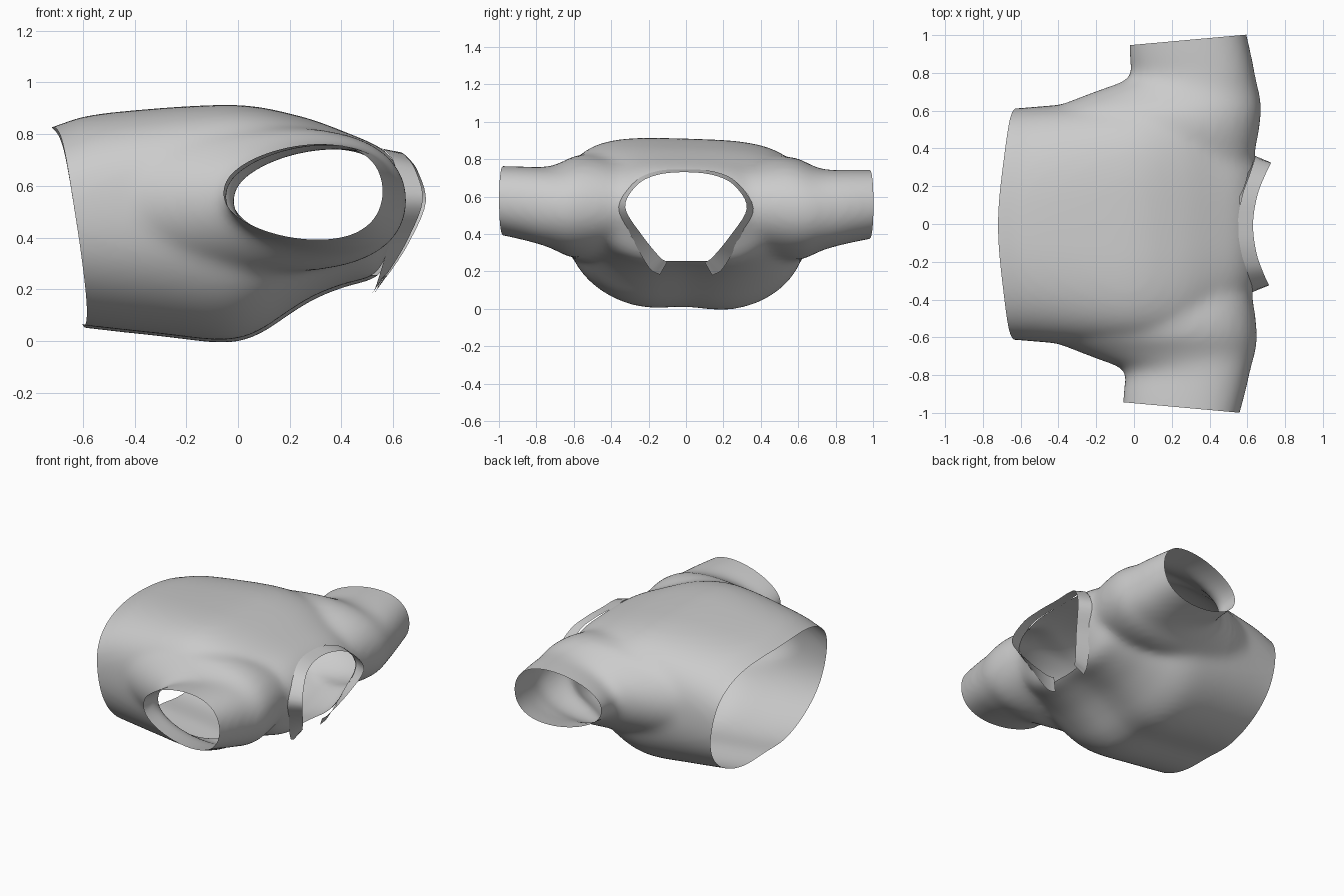
import bpy, bmesh, math
from mathutils import Vector

cube = bpy.data.objects.get("Cube")
if cube:
    bpy.data.objects.remove(cube, do_unlink=True)

SIDES = 64


def power(v, e):
    return math.copysign(abs(v) ** e, v)


def spline(points, steps, before=None):
    """Smooth curve through points of any dimension."""
    pts = [Vector(p) for p in points]
    pts.insert(0, Vector(before) if before else pts[0] * 2 - pts[1])
    pts.append(pts[-1] * 2 - pts[-2])
    out = []
    for a, b, c, d in zip(pts, pts[1:], pts[2:], pts[3:]):
        for i in range(steps):
            t = i / steps
            out.append(0.5 * (2 * b + (c - a) * t + (2 * a - 5 * b + 4 * c - d) * t ** 2
                              + (3 * b - a - 3 * c + d) * t ** 3))
    return out + [pts[-2]]


def loft(bm, rings):
    """Skin a list of point rings into a closed solid."""
    rows = [[bm.verts.new(p) for p in ring] for ring in rings]
    for a, b in zip(rows, rows[1:]):
        for i in range(SIDES):
            j = (i + 1) % SIDES
            bm.faces.new((a[i], a[j], b[j], b[i]))
    bm.faces.new(rows[0])
    bm.faces.new(rows[-1])


def torso_ring(x, half, low, high, n):
    mid, rise = (low + high) / 2, (high - low) / 2
    ring = []
    for i in range(SIDES):
        c, s = math.cos(math.tau * i / SIDES), math.sin(math.tau * i / SIDES)
        # the underside is rounder and narrower, with a slight hollow in its middle
        e = 2 / n if s > 0 else 2 / 2.5
        y = half * power(c, e)
        z = mid + rise * power(s, e)
        if s < 0:
            y *= 1 + 0.07 * s
            z += 0.03 * math.exp(-(y / 0.16) ** 2)
        ring.append((x, y, z - 0.02 * y))
    return ring


def sleeve_ring(side, y, x0, x1, low, high):
    mid, rise = (low + high) / 2, (high - low) / 2
    ring = []
    for i in range(SIDES):
        c, s = math.cos(math.tau * i / SIDES), math.sin(math.tau * i / SIDES)
        # egg outline, narrower towards the armpit
        ring.append(((x0 + x1) / 2 + (x1 - x0) / 2 * (c + 0.22 * s * s),
                     side * y, mid + rise * s))
    return ring


def skew(bm):
    """Slight sideways lean of the whole garment."""
    for v in bm.verts:
        v.co += Vector((0.018, 0, -0.01)) * v.co.y


def shade(obj):
    bpy.ops.object.select_all(action='DESELECT')
    obj.select_set(True)
    bpy.context.view_layer.objects.active = obj
    bpy.ops.object.shade_smooth_by_angle(angle=math.radians(45))


def make_object(name, bm):
    mesh = bpy.data.meshes.new(name)
    bmesh.ops.recalc_face_normals(bm, faces=bm.faces)
    bm.to_mesh(mesh)
    bm.free()
    obj = bpy.data.objects.new(name, mesh)
    bpy.context.collection.objects.link(obj)
    return obj


# Torso: x, half width, bottom, top, squareness of the upper side
torso = [
    (-0.92, 0.60, 0.08, 0.77, 2.8),
    (-0.72, 0.61, 0.055, 0.825, 2.8),
    (-0.58, 0.62, 0.035, 0.87, 2.9),
    (-0.30, 0.64, 0.005, 0.898, 3.2),
    (-0.05, 0.65, -0.02, 0.91, 3.6),
    (0.08, 0.65, 0.015, 0.902, 3.6),
    (0.20, 0.64, 0.095, 0.877, 3.5),
    (0.30, 0.61, 0.155, 0.85, 3.3),
    (0.42, 0.55, 0.20, 0.805, 3),
    (0.54, 0.46, 0.235, 0.754, 3),
    (0.61, 0.39, 0.36, 0.70, 2.8),
    (0.66, 0.30, 0.45, 0.64, 2.2),
]
# Sleeve: y, back x, front x, bottom, top
sleeve = [
    (0.20, -0.30, 0.59, 0.36, 0.75),
    (0.36, -0.42, 0.63, 0.31, 0.79),
    (0.50, -0.52, 0.655, 0.27, 0.82),
    (0.60, -0.48, 0.665, 0.265, 0.81),
    (0.66, -0.34, 0.66, 0.285, 0.78),
    (0.72, -0.17, 0.645, 0.315, 0.757),
    (0.78, -0.04, 0.63, 0.335, 0.75),
    (0.90, -0.045, 0.605, 0.365, 0.753),
    (1.12, -0.05, 0.55, 0.41, 0.755),
]
bm = bmesh.new()
loft(bm, [torso_ring(*s) for s in spline(torso, 4)])
for side in (-1, 1):
    loft(bm, [sleeve_ring(side, *s) for s in spline(sleeve, 4)])
shirt = make_object("shirt_body", bm)

# Fuse the volumes into one soft skin
remesh = shirt.modifiers.new("fuse", 'REMESH')
remesh.mode = 'VOXEL'
remesh.voxel_size = 0.018
soften = shirt.modifiers.new("soften", 'SMOOTH')
soften.factor = 0.5
soften.iterations = 36
bpy.context.view_layer.update()
fused = bpy.data.meshes.new_from_object(
    shirt.evaluated_get(bpy.context.evaluated_depsgraph_get()))
shirt.modifiers.clear()
bm = bmesh.new()
bm.from_mesh(fused)
bpy.data.meshes.remove(fused)
skew(bm)


def cut(point, normal, faces, clear):
    geom = list({e for f in faces for e in f.edges}) + \
        list({v for f in faces for v in f.verts}) + faces
    bmesh.ops.bisect_plane(bm, geom=geom, dist=1e-5, plane_co=point,
                           plane_no=normal, clear_outer=clear)


# Open the sleeve ends and the hem, then bow the hem forward at the sides
for side in (-1, 1):
    cut((0.57, side, 0), (-0.09, side, 0), bm.faces[:], True)
cut((-0.72, 0, 0.83), (-0.77, 0, -0.12), bm.faces[:], True)
for v in bm.verts:
    weight = min(max((-0.2 - v.co.x) / 0.45, 0), 1)
    v.co.x += 0.04 * weight * (1 - math.exp(-(v.co.y / 0.36) ** 2))

# Open the neck: score a convex outline, then remove the faces inside it
half = [(0, 0.742), (0.15, 0.732), (0.27, 0.675), (0.33, 0.61),
        (0.357, 0.54), (0.29, 0.38), (0.18, 0.255)]
outline = half + [(-y, z) for y, z in reversed(half[1:])]
planes = [(Vector((0, y0, z0)), Vector((0, z0 - z1, y1 - y0)))
          for (y0, z0), (y1, z1) in zip(outline, outline[1:] + outline[:1])]


def near_neck():
    return [f for f in bm.faces if f.calc_center_median().x > 0.4
            and abs(f.calc_center_median().y) < 0.5]


for point, normal in planes:
    cut(point, normal, near_neck(), False)
inside = [f for f in near_neck()
          if all((f.calc_center_median() - p).dot(n) < 0 for p, n in planes)]
bmesh.ops.delete(bm, geom=inside, context='FACES')
bm.to_mesh(shirt.data)
bm.free()
shade(shirt)

# Collar band: matching inner and outer edges, mirrored across the middle
inner = [(0.55, 0, 0.745), (0.57, 0.15, 0.735), (0.61, 0.27, 0.68),
         (0.635, 0.36, 0.54), (0.59, 0.29, 0.38), (0.54, 0.20, 0.22), (0.52, 0.14, 0.18)]
outer = [(0.63, 0, 0.73), (0.65, 0.15, 0.715), (0.69, 0.26, 0.66),
         (0.72, 0.325, 0.54), (0.66, 0.235, 0.39), (0.59, 0.14, 0.275), (0.565, 0.10, 0.25)]
bm = bmesh.new()
for side in (-1, 1):
    low, high = [[bm.verts.new((p.x, side * p.y, p.z))
                  for p in spline(path, 5, (path[1][0], -path[1][1], path[1][2]))]
                 for path in (inner, outer)]
    for i in range(len(low) - 1):
        bm.faces.new((low[i], low[i + 1], high[i + 1], high[i]))
bmesh.ops.remove_doubles(bm, verts=bm.verts, dist=1e-4)
skew(bm)
shade(make_object("collar_band", bm))
